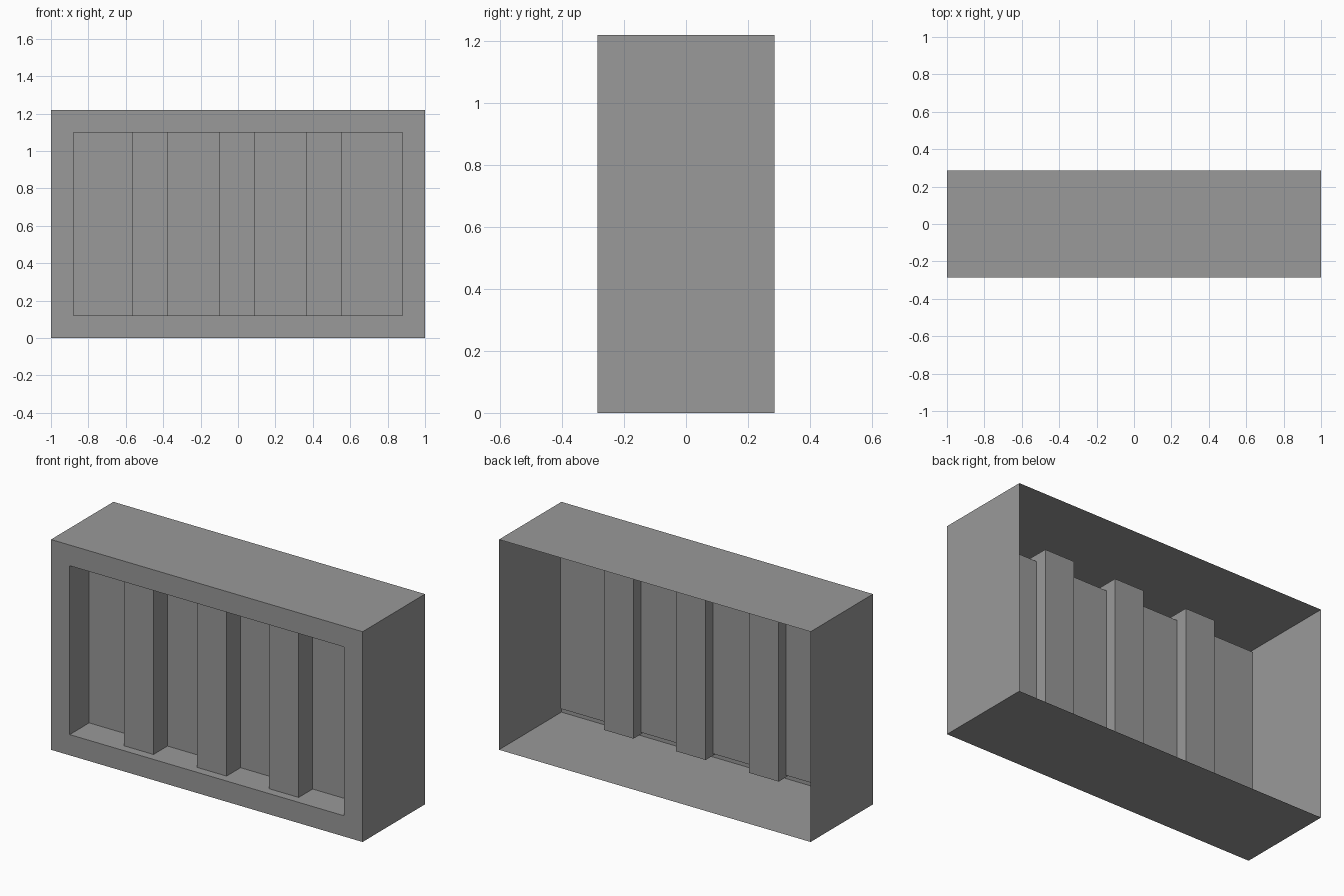
import bpy
import bmesh
from mathutils import Matrix, Vector

if "Cube" in bpy.data.objects:
    bpy.data.objects.remove(bpy.data.objects["Cube"], do_unlink=True)

WIDTH, DEPTH, HEIGHT = 2.0, 0.572, 1.22
BORDER = 0.17      # frame width around the opening
RECESS = 0.178     # depth of the recessed panel

grey = bpy.data.materials.new("plain grey")
grey.use_nodes = True
colour = (0.32, 0.32, 0.32, 1)
grey.diffuse_color = colour
grey.node_tree.nodes["Principled BSDF"].inputs["Base Color"].default_value = colour


def add_box(bm, size, centre):
    matrix = Matrix.Translation(centre) @ Matrix.Diagonal((*size, 1))
    bmesh.ops.create_cube(bm, size=1, matrix=matrix)


def finish(bm, name):
    mesh = bpy.data.meshes.new(name)
    bm.to_mesh(mesh)
    bm.free()
    mesh.materials.append(grey)
    obj = bpy.data.objects.new(name, mesh)
    bpy.context.collection.objects.link(obj)


# Thin casing, open at the back, with a recessed panel in its front
bm = bmesh.new()
add_box(bm, (WIDTH, DEPTH, HEIGHT), (0, 0, HEIGHT / 2))
bm.normal_update()
back = [f for f in bm.faces if f.normal.y > 0.9]
bmesh.ops.delete(bm, geom=back, context='FACES_ONLY')
front = next(f for f in bm.faces if f.normal.y < -0.9)
bmesh.ops.inset_region(bm, faces=[front], thickness=BORDER)
pushed = bmesh.ops.extrude_discrete_faces(bm, faces=[front])["faces"][0]
bmesh.ops.translate(bm, verts=pushed.verts, vec=Vector((0, RECESS, 0)))
finish(bm, "casing")

# Upright bars passing through the recessed panel
for name, x in (("right_bar", -0.472), ("middle_bar", -0.003), ("left_bar", 0.46)):
    bm = bmesh.new()
    add_box(bm, (0.19, 0.196, 1.03), (x, -0.138, 0.625))
    finish(bm, name)
